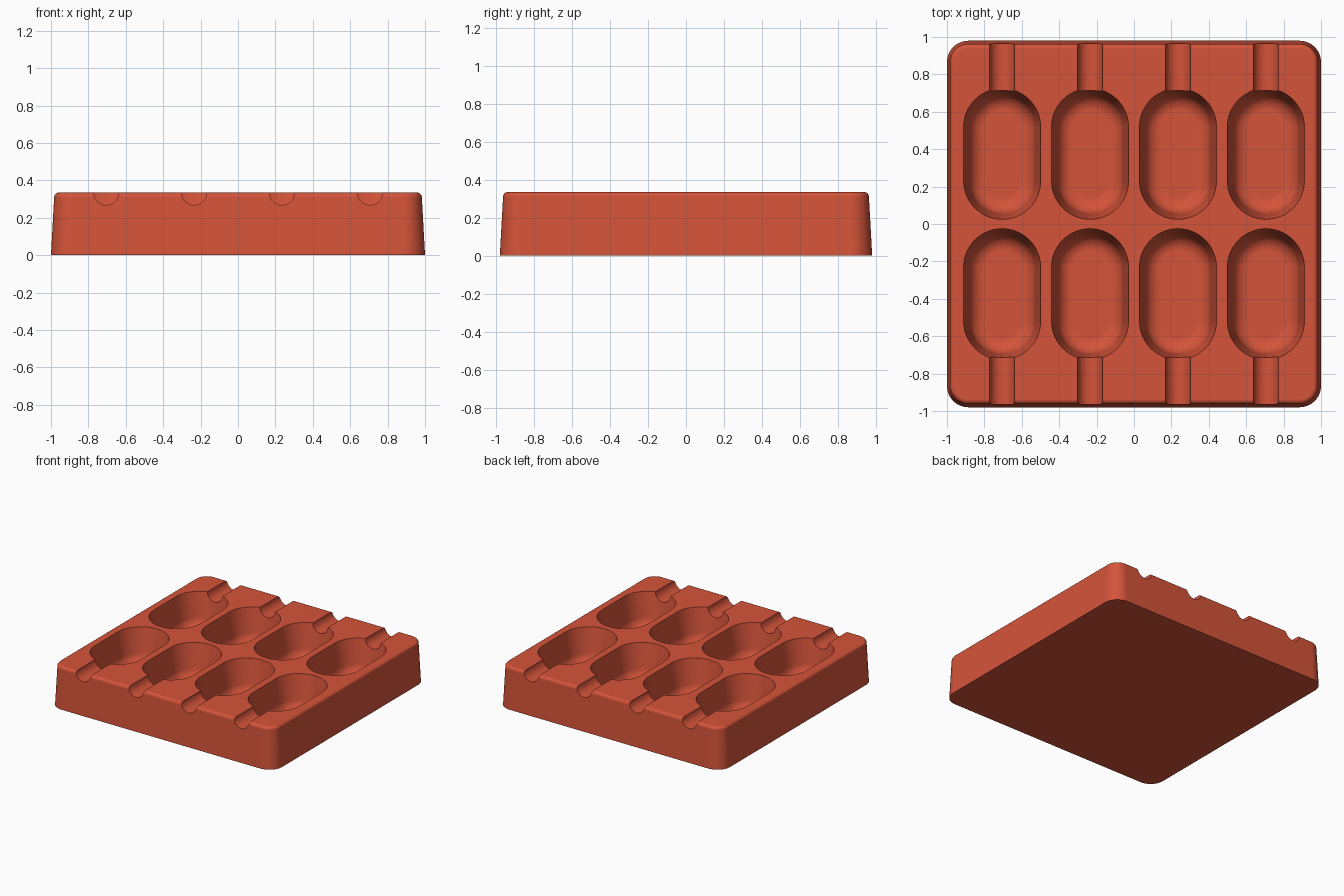
import bpy, bmesh, math

cube = bpy.data.objects.get("Cube")
if cube:
    bpy.data.objects.remove(cube, do_unlink=True)

mat = bpy.data.materials.new("terracotta red")
mat.use_nodes = True
COLOUR = (0.66, 0.088, 0.042, 1)
mat.diffuse_color = COLOUR
mat.node_tree.nodes["Principled BSDF"].inputs["Base Color"].default_value = COLOUR

HEIGHT = 0.335
COLUMNS = (-0.705, -0.235, 0.235, 0.705)


def rounded_outline(half_x, half_y, radius, steps):
    """Rounded rectangle, counter-clockwise."""
    pts = []
    for quarter, (sx, sy) in enumerate(((1, 1), (-1, 1), (-1, -1), (1, -1))):
        for i in range(steps + 1):
            a = (quarter + i / steps) * math.pi / 2
            pts.append((sx * (half_x - radius) + radius * math.cos(a),
                        sy * (half_y - radius) + radius * math.sin(a)))
    return pts


def loft(bm, half_x, half_y, radius, levels, steps, centre=(0, 0)):
    """Closed solid through outlines inset at each (inset, z) level, bottom up."""
    rings = []
    for inset, z in levels:
        pts = rounded_outline(half_x - inset, half_y - inset, radius - inset, steps)
        rings.append([bm.verts.new((x + centre[0], y + centre[1], z)) for x, y in pts])
    for low, high in zip(rings, rings[1:]):
        n = len(low)
        for i in range(n):
            j = (i + 1) % n
            bm.faces.new((low[i], low[j], high[j], high[i]))
    bm.faces.new(rings[0][::-1])
    bm.faces.new(rings[-1])


def make_object(name, bm):
    bmesh.ops.remove_doubles(bm, verts=bm.verts, dist=1e-5)
    bmesh.ops.recalc_face_normals(bm, faces=bm.faces)
    mesh = bpy.data.meshes.new(name)
    bm.to_mesh(mesh)
    bm.free()
    mesh.materials.append(mat)
    obj = bpy.data.objects.new(name, mesh)
    bpy.context.collection.objects.link(obj)
    return obj


def fillet(inset, z, radius, sign, steps=6):
    """Quarter round: sign 1 rolls inward at the top, -1 at the bottom."""
    angles = [i / steps * math.pi / 2 for i in range(steps + 1)]
    pts = [(inset + radius * (1 - math.cos(a)), z + sign * radius * math.sin(a))
           for a in angles]
    return pts[::sign]


# Tapered block with a softened top rim
bm = bmesh.new()
loft(bm, 1.0, 0.98, 0.115, [(0, 0)] + fillet(0.017, HEIGHT - 0.025, 0.025, 1), 12)
tray = make_object("tray_body", bm)

# Eight oblong pockets with drafted walls and rounded floors
bm = bmesh.new()
pocket_levels = fillet(0.03, 0.15, 0.085, -1, 8) + [(0, HEIGHT), (0, HEIGHT + 0.1)]
for x in COLUMNS:
    for y in (-0.375, 0.375):
        loft(bm, 0.206, 0.35, 0.2059, pocket_levels, 14, (x, y))
pockets = make_object("pocket_cutter", bm)

# Round grooves leading from the pockets to the front and back edges
bm = bmesh.new()
for x in COLUMNS:
    for side in (-1, 1):
        ends = []
        for y in (0.6, 1.1):
            profile = [(0.067 * math.cos(a), 0.067 * math.sin(a))
                       for a in (math.pi * (1 + i / 16) for i in range(17))]
            profile += [(0.067, 0.1), (-0.067, 0.1)]
            ends.append([bm.verts.new((x + px, side * y, HEIGHT + pz))
                         for px, pz in profile])
        inner, outer = ends
        n = len(inner)
        for i in range(n):
            bm.faces.new((inner[i], inner[(i + 1) % n], outer[(i + 1) % n], outer[i]))
        bm.faces.new(inner)
        bm.faces.new(outer)
grooves = make_object("groove_cutter", bm)

# Carve the block
bpy.ops.object.select_all(action="DESELECT")
bpy.context.view_layer.objects.active = tray
tray.select_set(True)
for cutter in (pockets, grooves):
    cutter.hide_render = True
    cut = tray.modifiers.new(cutter.name, "BOOLEAN")
    cut.operation = "DIFFERENCE"
    cut.solver = "EXACT"
    cut.object = cutter
    bpy.ops.object.modifier_apply(modifier=cut.name)
    bpy.data.objects.remove(cutter, do_unlink=True)

# Smooth rounds with crisp rims
bpy.ops.object.shade_smooth_by_angle(angle=math.radians(30))
weighted = tray.modifiers.new("even_shading", "WEIGHTED_NORMAL")
weighted.keep_sharp = True
